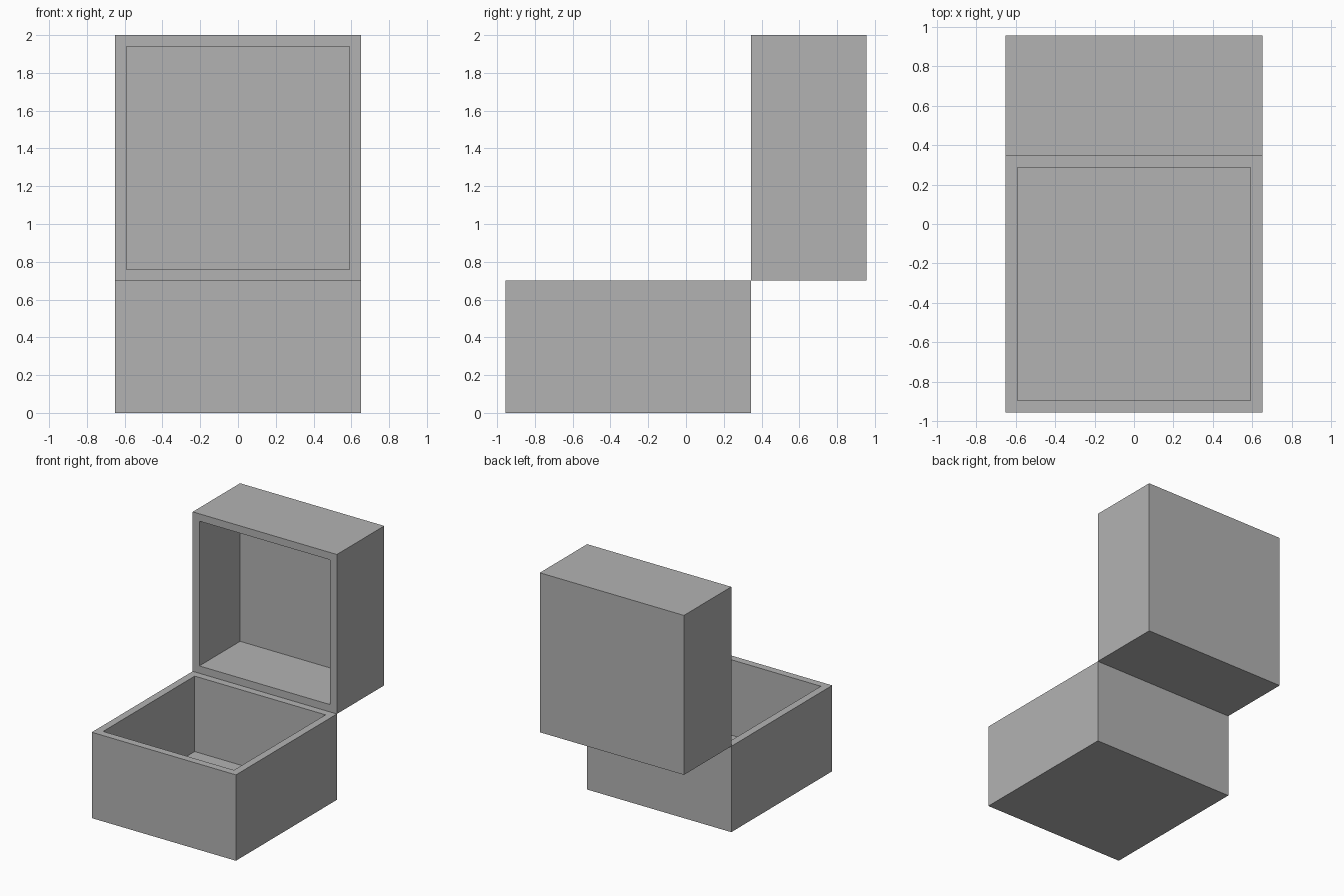
import bpy, bmesh
from math import radians
from mathutils import Matrix, Vector

default = bpy.data.objects.get("Cube")
if default:
    bpy.data.objects.remove(default, do_unlink=True)

SIDE = 1.30    # square footprint of both halves
WALL = 0.085   # wall and floor thickness

grey = bpy.data.materials.new("plain grey")
grey.use_nodes = True
colour = (0.45, 0.45, 0.45, 1)
grey.diffuse_color = colour
grey.node_tree.nodes["Principled BSDF"].inputs["Base Color"].default_value = colour


def open_box(name, depth, location, tilt=0):
    """Square tray standing on its origin, open at the top, then tilted about x."""
    bm = bmesh.new()
    bmesh.ops.create_cube(bm, size=1)
    bmesh.ops.transform(bm, verts=bm.verts, matrix=Matrix.Translation((0, 0, depth / 2))
                        @ Matrix.Diagonal((SIDE, SIDE, depth, 1)))
    # Hollow: inset the top face to leave the rim, then push it down to the floor
    top = max(bm.faces, key=lambda f: f.calc_center_median().z)
    bmesh.ops.inset_region(bm, faces=[top], thickness=WALL)
    floor = bmesh.ops.extrude_discrete_faces(bm, faces=[top])["faces"][0]
    bmesh.ops.translate(bm, verts=floor.verts, vec=Vector((0, 0, WALL - depth)))
    bmesh.ops.recalc_face_normals(bm, faces=bm.faces)
    bmesh.ops.transform(bm, verts=bm.verts, matrix=Matrix.Translation(location)
                        @ Matrix.Rotation(tilt, 4, 'X'))
    mesh = bpy.data.meshes.new(name)
    bm.to_mesh(mesh)
    bm.free()
    mesh.materials.append(grey)
    obj = bpy.data.objects.new(name, mesh)
    bpy.context.collection.objects.link(obj)
    return obj


# Base tray, and the lid swung upright with its opening facing forward
open_box("box_base", 0.70, (0, -0.305, 0))
open_box("box_lid", 0.61, (0, 0.955, 0.70 + SIDE / 2), radians(90))
